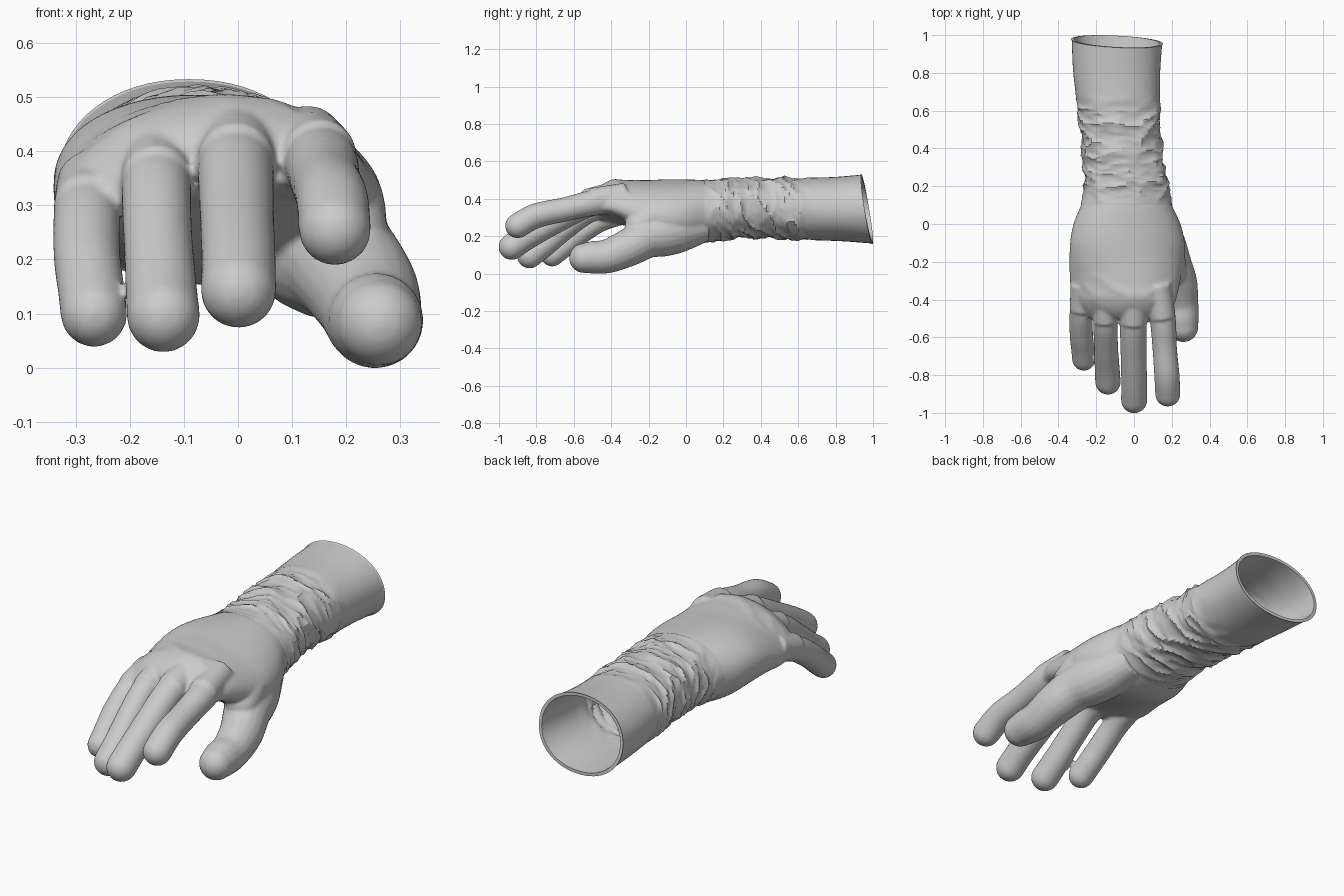
import bpy, bmesh
from math import sin, cos, pi, copysign
from mathutils import Vector, noise

cube = bpy.data.objects.get("Cube")
if cube:
    bpy.data.objects.remove(cube, do_unlink=True)

GREY = bpy.data.materials.new("plain grey")
GREY.use_nodes = True
GREY.diffuse_color = (0.6, 0.6, 0.6, 1)
GREY.node_tree.nodes["Principled BSDF"].inputs["Base Color"].default_value = (0.6, 0.6, 0.6, 1)


def spline(rows, steps):
    """Smooth samples through rows of numbers."""
    rows = [rows[0]] + list(rows) + [rows[-1]]
    out = []
    for i in range(1, len(rows) - 2):
        for s in range(steps):
            t = s / steps
            out.append([b + 0.5 * t * (c - a + t * (2 * a - 5 * b + 4 * c - d + t * (3 * (b - c) + d - a)))
                        for a, b, c, d in zip(*rows[i - 1:i + 3])])
    return out + [list(rows[-1])]


def loft(bm, rings, capped=True):
    """Skin a list of point rings."""
    loops = [[bm.verts.new(p) for p in ring] for ring in rings]
    n = len(loops[0])
    faces = []
    for a, b in zip(loops, loops[1:]):
        for i in range(n):
            j = (i + 1) % n
            faces.append(bm.faces.new((a[i], a[j], b[j], b[i])))
    if capped:
        faces += [bm.faces.new(loops[0]), bm.faces.new(loops[-1])]
    bmesh.ops.recalc_face_normals(bm, faces=faces)


def limb(bm, path, domed=True, sides=20):
    """Round tube along (x, y, z, radius) points, with a domed tip."""
    pts = spline(path, 6)
    rings = []
    tangent = None

    def ring(centre, r):
        u = Vector((1, 0, 0))
        u = (u - tangent * u.dot(tangent)).normalized()
        v = tangent.cross(u)
        rings.append([centre + (u * cos(k * 2 * pi / sides) + v * sin(k * 2 * pi / sides)) * r
                      for k in range(sides)])

    for i, p in enumerate(pts):
        before, after = pts[max(i - 1, 0)], pts[min(i + 1, len(pts) - 1)]
        tangent = (Vector(after[:3]) - Vector(before[:3])).normalized()
        ring(Vector(p[:3]), p[3])
    if domed:
        end, r = Vector(pts[-1][:3]), pts[-1][3]
        for k in range(1, 7):
            a = k * pi / 2 / 6.4
            ring(end + tangent * r * sin(a), r * cos(a))
    loft(bm, rings)


def bump(y, lo, hi, fade):
    return max(0, min(1, (y - lo) / fade, (hi - y) / fade))


def wrinkle(a, y):
    """Irregular slanted cloth folds at the wrist, with finer ones at the knuckles."""
    slant = y + 0.06 * sin(a + 0.5)
    ridge = (1 - abs(noise.noise((cos(a) * 1.3, sin(a) * 1.3, slant * 11)))) ** 4
    fine = (1 - abs(noise.noise((cos(a) * 2 + 9, sin(a) * 2, slant * 24)))) ** 5
    wrist = bump(y, 0.09, 0.7, 0.12) * (0.016 * ridge + 0.007 * fine - 0.01)
    knuckle = bump(y, -0.47, -0.25, 0.08) * 0.009 * ridge * max(0, sin(a))
    return wrist + knuckle


def section(row, grow=0.0, sides=64):
    """One rounded cross-section of the sleeve or palm."""
    y, cx, cz, rx, rz, roll, arch = row
    lean = max(0, min(1, (y - 0.45) / 0.5))
    ring = []
    for k in range(sides):
        a = k * 2 * pi / sides
        c, s = cos(a), sin(a)
        c, s = copysign(abs(c) ** 0.95, c), copysign(abs(s) ** 0.95, s)
        g = grow + wrinkle(a, y)
        dx, dz = (rx + g) * c, (rz + g) * s
        ring.append(Vector((cx + dx, y - lean * (0.03 * s + 0.012 * c),
                            cz + dz + roll * dx - arch * c * c)))
    return ring


def finish(bm, name):
    mesh = bpy.data.meshes.new(name)
    bm.to_mesh(mesh)
    bm.free()
    mesh.materials.append(GREY)
    ob = bpy.data.objects.new(name, mesh)
    bpy.context.collection.objects.link(ob)
    return ob


# Cuff to knuckles: y, centre x, centre z, half width, half height, roll, arch
BODY = [
    (0.967, -0.09, 0.345, 0.236, 0.181, 0, 0),
    (0.8, -0.092, 0.345, 0.227, 0.168, 0, 0),
    (0.6, -0.08, 0.347, 0.215, 0.163, 0, 0),
    (0.45, -0.068, 0.35, 0.21, 0.159, 0, 0),
    (0.3, -0.053, 0.35, 0.212, 0.155, 0, 0),
    (0.2, -0.04, 0.342, 0.22, 0.16, 0, 0),
    (0.1, -0.04, 0.333, 0.24, 0.166, -0.03, 0),
    (0, -0.037, 0.326, 0.283, 0.176, -0.07, 0),
    (-0.1, -0.035, 0.335, 0.303, 0.167, -0.08, 0.01),
    (-0.2, -0.04, 0.353, 0.301, 0.147, -0.04, 0.03),
    (-0.3, -0.047, 0.377, 0.292, 0.123, 0.04, 0.055),
    (-0.4, -0.052, 0.395, 0.275, 0.098, 0.1, 0.06),
    (-0.46, -0.05, 0.39, 0.245, 0.075, 0.11, 0.06),
    (-0.5, -0.047, 0.38, 0.2, 0.045, 0.11, 0.045),
]

# Sleeve: thin hollow tube with a small lip at the open end
bm = bmesh.new()
rows = spline(BODY[:7], 16)
outer = [section(r, 0.003) for r in rows]
outer[0] = section(rows[0], 0.007)
inner = [section(r, -0.009) for r in rows]
loft(bm, inner[::-1] + outer, capped=False)
sleeve = finish(bm, "sleeve")
bpy.ops.object.select_all(action="DESELECT")
sleeve.select_set(True)
bpy.context.view_layer.objects.active = sleeve
bpy.ops.object.shade_smooth_by_angle(angle=0.4)

# Hand: palm, fingers and thumb fused into one skin
bm = bmesh.new()
y, cx, cz, rx, rz, roll, arch = BODY[5]
hidden_end = (y, cx, cz, rx - 0.02, rz - 0.02, roll, arch)
loft(bm, [section(r) for r in spline([hidden_end] + BODY[6:], 10)])

FINGERS = {
    "index": [(0.125, -0.32, 0.405, 0.07), (0.152, -0.5, 0.378, 0.069), (0.162, -0.65, 0.343, 0.065),
              (0.174, -0.8, 0.31, 0.067), (0.179, -0.9, 0.256, 0.067)],
    "middle": [(0.0, -0.36, 0.415, 0.072), (-0.004, -0.53, 0.37, 0.071), (-0.002, -0.7, 0.282, 0.069),
               (0.001, -0.84, 0.203, 0.069), (0.001, -0.932, 0.143, 0.07)],
    "ring": [(-0.15, -0.36, 0.385, 0.067), (-0.151, -0.52, 0.335, 0.065), (-0.148, -0.65, 0.243, 0.064),
             (-0.142, -0.76, 0.153, 0.066), (-0.138, -0.836, 0.096, 0.068)],
    "little": [(-0.272, -0.32, 0.33, 0.063), (-0.279, -0.46, 0.285, 0.062), (-0.279, -0.58, 0.207, 0.062),
               (-0.271, -0.66, 0.143, 0.062), (-0.266, -0.715, 0.1, 0.062)],
}
for path in FINGERS.values():
    limb(bm, path)
    # Cloth step over the knuckle
    limb(bm, [(x, y, z + 0.012, r) for x, y, z, r in path[:2]], domed=False)

# Thumb and the web joining it to the palm
limb(bm, [(0.09, 0.1, 0.255, 0.085), (0.125, -0.03, 0.23, 0.115), (0.16, -0.12, 0.21, 0.118),
          (0.196, -0.21, 0.19, 0.109), (0.234, -0.31, 0.138, 0.101), (0.25, -0.42, 0.093, 0.091),
          (0.256, -0.5, 0.087, 0.087), (0.261, -0.545, 0.083, 0.08)])
limb(bm, [(0.15, -0.08, 0.32, 0.1), (0.18, -0.18, 0.3, 0.092), (0.2, -0.25, 0.255, 0.077)])

hand = finish(bm, "hand")
skin = hand.modifiers.new("fuse", "REMESH")
skin.mode = "VOXEL"
skin.voxel_size = 0.008
skin.use_smooth_shade = True
soften = hand.modifiers.new("soften", "SMOOTH")
soften.factor = 0.5
soften.iterations = 6
